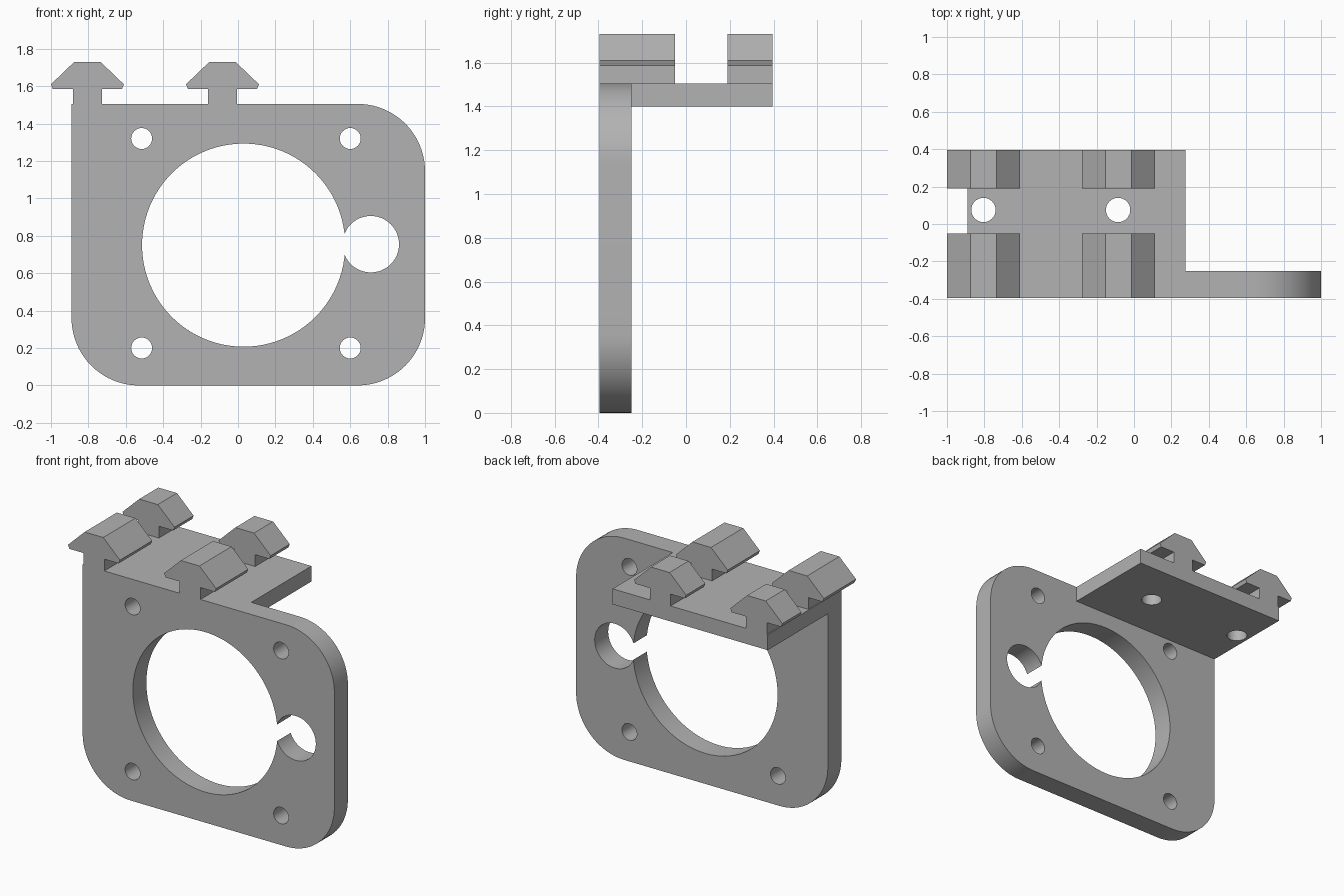
import bpy, bmesh
from math import cos, sin, pi, radians
from mathutils import Vector

default = bpy.data.objects.get("Cube")
if default:
    bpy.data.objects.remove(default, do_unlink=True)

grey = bpy.data.materials.new("plain grey")
grey.use_nodes = True
colour = (0.45, 0.45, 0.45, 1)
grey.diffuse_color = colour
grey.node_tree.nodes["Principled BSDF"].inputs["Base Color"].default_value = colour


def prism(name, outline, start, depth):
    """Extrude a closed outline of 3D offsets along a depth vector."""
    bm = bmesh.new()
    face = bm.faces.new([bm.verts.new(Vector(p) + Vector(start)) for p in outline])
    made = bmesh.ops.extrude_face_region(bm, geom=[face])["geom"]
    moved = [v for v in made if isinstance(v, bmesh.types.BMVert)]
    bmesh.ops.translate(bm, verts=moved, vec=depth)
    bmesh.ops.recalc_face_normals(bm, faces=bm.faces)
    mesh = bpy.data.meshes.new(name)
    bm.to_mesh(mesh)
    bm.free()
    mesh.materials.append(grey)
    obj = bpy.data.objects.new(name, mesh)
    bpy.context.collection.objects.link(obj)
    return obj


def arc(cx, cy, r, a0, a1, steps):
    angles = [radians(a0 + (a1 - a0) * i / steps) for i in range(steps + 1)]
    return [(cx + r * cos(a), cy + r * sin(a)) for a in angles]


def activate(obj):
    bpy.ops.object.select_all(action="DESELECT")
    obj.select_set(True)
    bpy.context.view_layer.objects.active = obj


def drill(obj, cx, cy, r, upright=False, sides=48):
    """Cut a round hole, along z if upright, otherwise along y."""
    ring = arc(cx, cy, r, 0, 360, sides)[:-1]
    if upright:
        cutter = prism("hole_cutter", [(x, y, 0) for x, y in ring], (0, 0, 1.2), (0, 0, 0.5))
    else:
        cutter = prism("hole_cutter", [(x, 0, z) for x, z in ring], (0, -0.6, 0), (0, 0.5, 0))
    cutter.hide_render = True
    mod = obj.modifiers.new("hole", "BOOLEAN")
    mod.operation, mod.solver, mod.object = "DIFFERENCE", "EXACT", cutter
    activate(obj)
    bpy.ops.object.modifier_apply(modifier=mod.name)
    bpy.data.objects.remove(cutter, do_unlink=True)


LEFT, RIGHT, TOP, R = -0.89, 1.0, 1.505, 0.36
FRONT, PLATE_BACK, BACK = -0.395, -0.25, 0.395

# Mounting plate: three rounded corners, one square
outline = (arc(LEFT + R, R, R, 180, 270, 20)
           + arc(RIGHT - R, R, R, 270, 360, 20)
           + arc(RIGHT - R, TOP - R, R, 0, 90, 20)
           + [(LEFT, TOP)])
plate = prism("mounting_plate", [(x, 0, z) for x, z in outline],
              (0, FRONT, 0), (0, PLATE_BACK - FRONT, 0))
drill(plate, 0.03, 0.75, 0.543, sides=96)
drill(plate, 0.71, 0.755, 0.151)
for x in (-0.515, 0.6):
    for z in (0.2, 1.32):
        drill(plate, x, z, 0.056, sides=32)

# Shelf behind the plate
shelf = prism("shelf", [(LEFT, PLATE_BACK, 0), (0.275, PLATE_BACK, 0),
                        (0.275, BACK, 0), (LEFT, BACK, 0)], (0, 0, 1.4), (0, 0, TOP - 1.4))
for x in (-0.805, -0.085):
    drill(shelf, x, 0.075, 0.065, upright=True, sides=32)

# Mushroom-shaped rail clips
half = [(0.078, 1.505), (0.078, 1.585), (0.185, 1.585), (0.195, 1.61), (0.07, 1.73)]
clip = half + [(-x, z) for x, z in reversed(half)]
for side, cx in (("right", -0.805), ("middle", -0.083)):
    for place, y0, y1 in (("front", FRONT, -0.05), ("back", 0.19, BACK)):
        prism(f"{side}_{place}_clip", [(x, 0, z) for x, z in clip],
              (cx, y0, 0), (0, y1 - y0, 0))

for obj in (plate, shelf):
    activate(obj)
    bpy.ops.object.shade_smooth_by_angle(angle=radians(30))
